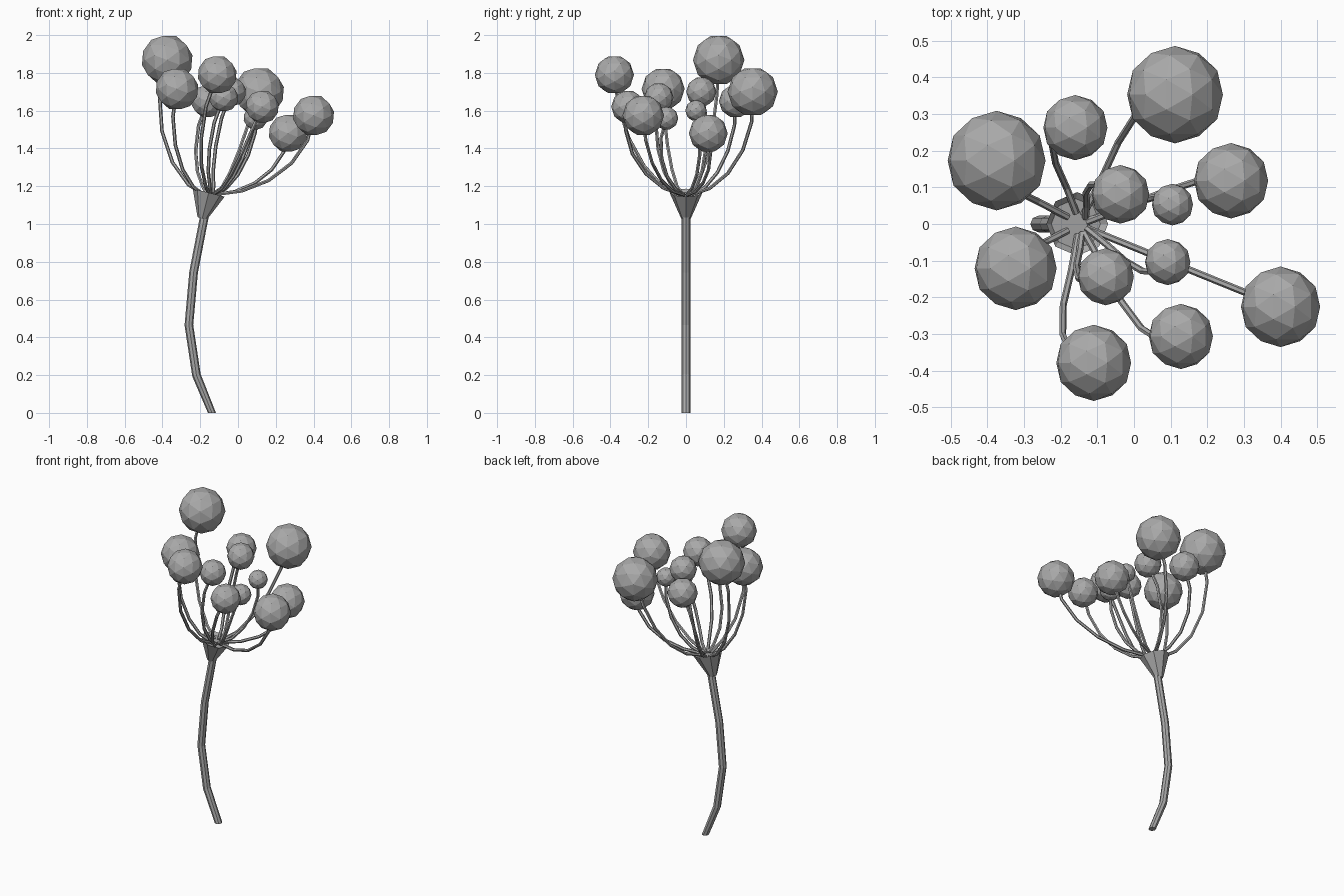
import bpy, bmesh, math
from mathutils import Vector, Matrix

cube = bpy.data.objects.get("Cube")
if cube:
    bpy.data.objects.remove(cube, do_unlink=True)

# One plain grey for the whole plant
grey = bpy.data.materials.new("plain_grey")
grey.use_nodes = True
grey.diffuse_color = (0.4, 0.4, 0.4, 1)
grey.node_tree.nodes["Principled BSDF"].inputs["Base Color"].default_value = grey.diffuse_color


def add_mesh(name, mesh):
    mesh.materials.clear()
    mesh.materials.append(grey)
    for face in mesh.polygons:
        face.use_smooth = False
    obj = bpy.data.objects.new(name, mesh)
    bpy.context.collection.objects.link(obj)
    return obj


def add_bmesh(name, bm):
    mesh = bpy.data.meshes.new(name)
    bm.to_mesh(mesh)
    bm.free()
    return add_mesh(name, mesh)


def tube(name, points, radius, resolution):
    """Faceted tube swept along a polyline."""
    curve = bpy.data.curves.new(name + "_path", "CURVE")
    curve.dimensions = "3D"
    curve.bevel_depth = radius
    curve.bevel_resolution = resolution
    curve.use_fill_caps = True
    spline = curve.splines.new("POLY")
    spline.points.add(len(points) - 1)
    for p, co in zip(spline.points, points):
        p.co = (*co, 1)
    path = bpy.data.objects.new(name + "_path", curve)
    bpy.context.collection.objects.link(path)
    bpy.context.view_layer.update()
    graph = bpy.context.evaluated_depsgraph_get()
    mesh = bpy.data.meshes.new_from_object(path.evaluated_get(graph))
    bpy.data.objects.remove(path, do_unlink=True)
    mesh.name = name
    return add_mesh(name, mesh)


# Curved main stem, cut level at the ground
stem = tube("main_stem", [(-.138, 0, 0), (-.22, 0, .2), (-.26, 0, .465),
                          (-.235, 0, .745), (-.178, 0, 1.04)], .023, 2)
for v in stem.data.vertices:
    if v.co.z < .05:
        v.co.z = 0

# Flared cup on top of the stem, with a shallow sunken top
bm = bmesh.new()
bmesh.ops.create_cone(bm, cap_ends=True, segments=8, radius1=.026, radius2=.087, depth=.14)
top = max(bm.faces, key=lambda f: f.calc_center_median().z)
bmesh.ops.inset_region(bm, faces=[top], thickness=.018, depth=0)
bmesh.ops.translate(bm, verts=top.verts, vec=(0, 0, -.015))
bmesh.ops.transform(bm, verts=bm.verts, matrix=Matrix.Translation((-.172, 0, 1.098))
                    @ Matrix.Rotation(math.radians(14), 4, "Y"))
add_bmesh("cup", bm)

# Berries: centre, radius, bow of the stalk away from a plain arc
berries = [
    ((-.375, .173, 1.868), .136, (-.07, 0, 0)),
    ((.112, .353, 1.70), .133, (-.05, .02, -.02)),
    ((-.16, .263, 1.65), .089, (-.065, .01, 0)),
    ((.265, .118, 1.48), .103, (0, .025, -.02)),
    ((-.037, .081, 1.70), .08, (-.06, .04, 0)),
    ((.105, .053, 1.60), .057, (0, .03, 0)),
    ((.128, -.307, 1.62), .089, (-.05, -.04, 0)),
    ((.092, -.104, 1.56), .063, (-.02, -.045, 0)),
    ((-.077, -.144, 1.67), .078, (-.06, -.03, 0)),
    ((.40, -.226, 1.575), .11, (0, 0, -.03)),
    ((-.11, -.379, 1.79), .104, (-.075, 0, 0)),
    ((-.323, -.121, 1.715), .114, (-.04, 0, 0)),
]
# Stalk shape: share of reach, share of rise, share of bow
arc = [(0, 0, 0), (.28, .075, .4), (.55, .24, .85), (.78, .47, 1), (.94, .74, .75), (1, 1, 0)]
face_up = (Matrix.Rotation(math.radians(-37.4), 4, "Y")
           @ Matrix.Rotation(math.radians(-36), 4, "Z"))
hub = Vector((-.157, 0, 1.155))

for i, (centre, radius, bow) in enumerate(berries, 1):
    bm = bmesh.new()
    bmesh.ops.create_icosphere(bm, subdivisions=2, radius=radius,
                               matrix=Matrix.Translation(centre) @ face_up)
    add_bmesh(f"berry_{i}", bm)
    flat = Vector((centre[0] - hub.x, centre[1], 0))
    root = hub + flat.normalized() * .03
    reach = Vector(centre) - root
    points = [root + Vector((reach.x * a, reach.y * a, reach.z * b)) + Vector(bow) * c
              for a, b, c in arc]
    tube(f"stalk_{i}", points, .0095, 1)
